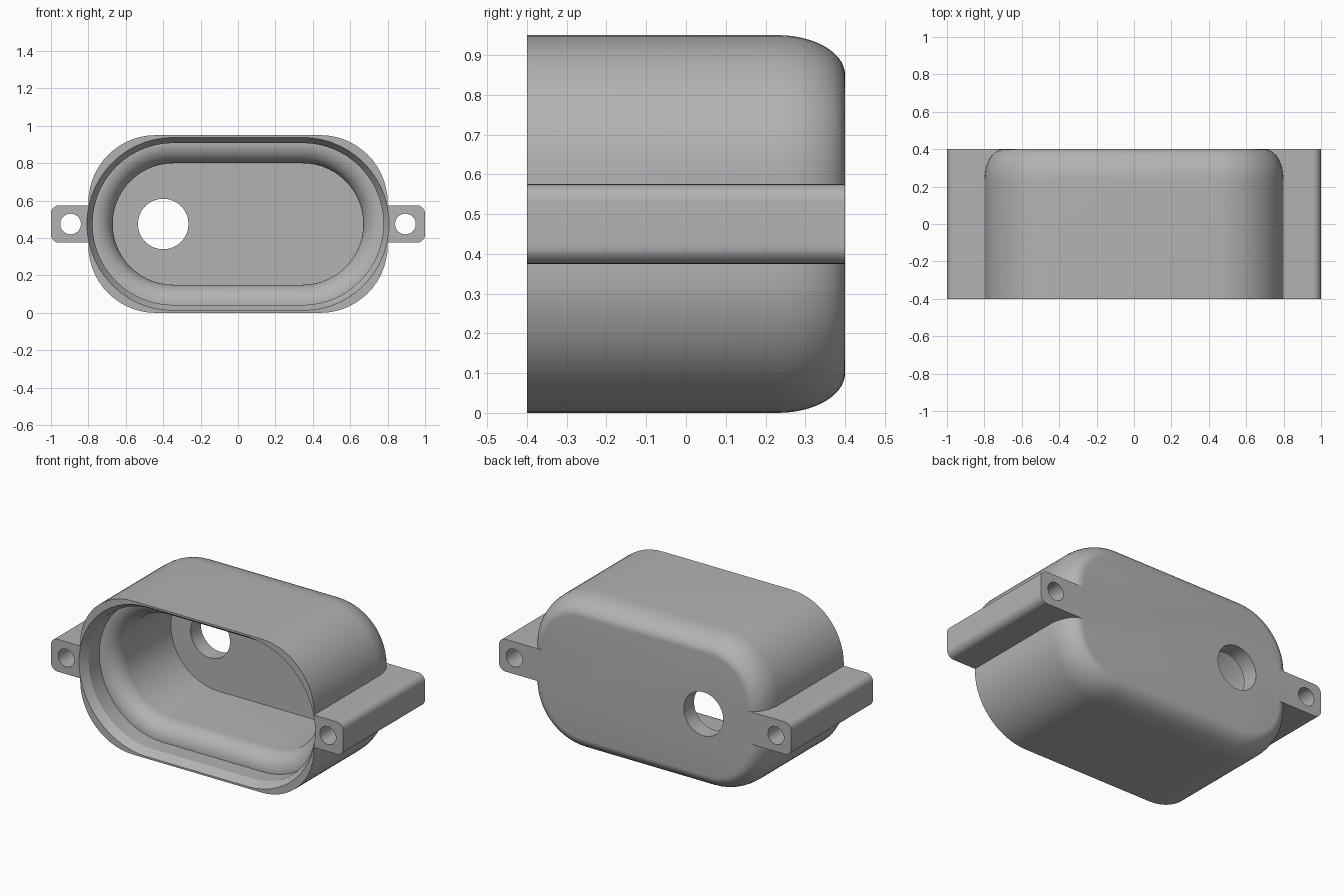
import bpy, bmesh
from math import sin, cos, pi, radians

cube = bpy.data.objects.get("Cube")
if cube:
    bpy.data.objects.remove(cube, do_unlink=True)

MID = 0.475   # height of the long axis
BACK = 0.4    # half depth
SEG = 14      # steps per quarter turn

grey = bpy.data.materials.new("light_grey")
grey.use_nodes = True
grey.diffuse_color = (0.45, 0.45, 0.45, 1)
grey.node_tree.nodes["Principled BSDF"].inputs["Base Color"].default_value = (0.45, 0.45, 0.45, 1)


def outline(hw, hh, r, cx=0.0):
    """Rounded rectangle in x and z, counted from the middle height."""
    pts = []
    for q, (sx, sz) in enumerate([(1, 1), (-1, 1), (-1, -1), (1, -1)]):
        for i in range(SEG + 1):
            a = (q + i / SEG) * pi / 2
            pts.append((cx + sx * (hw - r) + r * cos(a), MID + sz * (hh - r) + r * sin(a)))
    return pts


def loft(name, rings):
    """Closed solid through (outline, y) rings."""
    bm = bmesh.new()
    loops = [[bm.verts.new((x, y, z)) for x, z in pts] for pts, y in rings]
    n = len(loops[0])
    for a, b in zip(loops, loops[1:]):
        for i in range(n):
            j = (i + 1) % n
            bm.faces.new((a[i], a[j], b[j], b[i]))
    bm.faces.new(loops[0])
    bm.faces.new(loops[-1])
    bmesh.ops.remove_doubles(bm, verts=bm.verts, dist=1e-5)
    bmesh.ops.recalc_face_normals(bm, faces=bm.faces)
    me = bpy.data.meshes.new(name)
    bm.to_mesh(me)
    bm.free()
    me.materials.append(grey)
    ob = bpy.data.objects.new(name, me)
    bpy.context.collection.objects.link(ob)
    return ob


def combine(target, other, operation):
    mod = target.modifiers.new("combine", 'BOOLEAN')
    mod.operation = operation
    mod.solver = 'EXACT'
    mod.object = other
    bpy.ops.object.select_all(action='DESELECT')
    bpy.context.view_layer.objects.active = target
    target.select_set(True)
    bpy.ops.object.modifier_apply(modifier=mod.name)
    bpy.data.objects.remove(other, do_unlink=True)


# Outer shell with a soft elliptical back edge
rings = [(outline(0.8, MID, 0.36), -BACK)]
for i in range(SEG + 1):
    a = i / SEG * pi / 2
    inset = 0.1 * (1 - cos(a))
    rings.append((outline(0.8 - inset, MID - inset, 0.36 - inset), 0.23 + 0.17 * sin(a)))
housing = loft("housing", rings)

# Mounting lugs along both sides, rounded on the outer corners
for side in (-1, 1):
    lug = outline(0.16, 0.1, 0.045, side * 0.84)
    lug = [(side * 0.68 if x * side < 0.75 else x, z) for x, z in lug]
    lug = [(x, MID + (0.1 if z > MID else -0.1)) if x == side * 0.68 else (x, z) for x, z in lug]
    combine(housing, loft("lug", [(lug, -BACK), (lug, BACK)]), 'UNION')


# Cavity: chamfered rim, straight recess, rounded step, deep straight wall
def stadium(r, y):
    return outline(0.345 + r, r, r), y


cavity = [stadium(0.463, -0.5), stadium(0.463, -BACK), stadium(0.433, -0.35), stadium(0.433, -0.245)]
for i in range(SEG + 1):
    a = i / SEG * pi / 2
    cavity.append(stadium(0.432 - 0.107 * sin(a), -0.245 + 0.107 * (1 - cos(a))))
cavity.append(stadium(0.325, 0.3))
combine(housing, loft("cavity_cutter", cavity), 'DIFFERENCE')

# Cable hole in the back wall and screw holes through the lugs
for x, r in ((-0.4, 0.135), (-0.895, 0.055), (0.895, 0.055)):
    hole = outline(r, r, r, x)
    combine(housing, loft("hole_cutter", [(hole, -0.6), (hole, 0.6)]), 'DIFFERENCE')

housing.select_set(True)
bpy.context.view_layer.objects.active = housing
bpy.ops.object.shade_smooth_by_angle(angle=radians(28))
